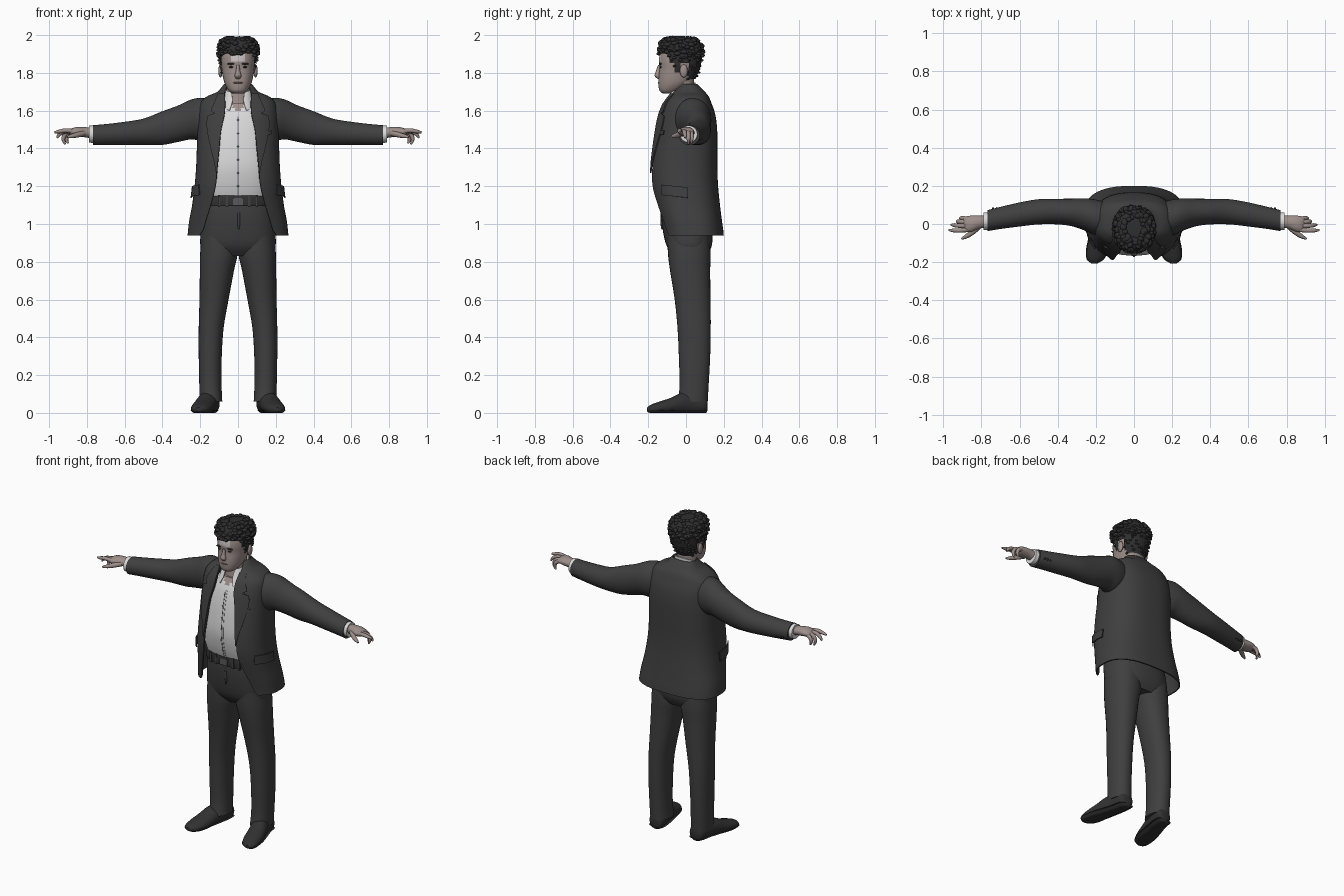
import bpy, bmesh, math, random
from mathutils import Vector, Matrix

random.seed(4)
if "Cube" in bpy.data.objects:
    bpy.data.objects.remove(bpy.data.objects["Cube"])
N = 2.6  # roundness of the squared-off body sections
X, Y, Z = Vector((1, 0, 0)), Vector((0, 1, 0)), Vector((0, 0, 1))


def material(name, r, g, b):
    m = bpy.data.materials.new(name)
    m.diffuse_color = (r, g, b, 1)
    m.use_nodes = True
    for node in m.node_tree.nodes:
        if node.type == 'BSDF_PRINCIPLED':
            node.inputs["Base Color"].default_value = (r, g, b, 1)
    return m


SUIT = material("charcoal suit", .05, .05, .051)
HAIR = material("dark hair", .028, .028, .029)
SKIN = material("skin", .34, .275, .255)
PALE = material("pale forehead", .58, .54, .53)
LIP = material("lip", .2, .14, .13)
WHITE = material("white shirt", .7, .7, .7)
SEAM = material("grey seam", .2, .2, .21)
LEATHER = material("black leather", .032, .031, .031)
METAL = material("dark metal", .1, .1, .1)


def finish(name, bm, mats, rule=None):
    bmesh.ops.recalc_face_normals(bm, faces=bm.faces[:])
    for f in bm.faces:
        f.smooth = True
        if rule:
            f.material_index = rule(f.calc_center_median())
    me = bpy.data.meshes.new(name)
    bm.to_mesh(me)
    bm.free()
    me.set_sharp_from_angle(angle=math.radians(45))
    for m in mats:
        me.materials.append(m)
    ob = bpy.data.objects.new(name, me)
    bpy.context.collection.objects.link(ob)
    return ob


def spline(rows, steps):
    """Smooth interpolation through rows of numbers."""
    out = []
    for i in range(len(rows) - 1):
        p = [rows[max(i - 1, 0)], rows[i], rows[i + 1], rows[min(i + 2, len(rows) - 1)]]
        for k in range(steps):
            t = k / steps
            out.append([b + t * (c - a) / 2 + t * t * (a - 2.5 * b + 2 * c - d / 2)
                        + t ** 3 * (1.5 * (b - c) + (d - a) / 2) for a, b, c, d in zip(*p)])
    return out + [list(rows[-1])]


def skin_rings(rings, closed=True, thick=0):
    bm = bmesh.new()
    vs = [[bm.verts.new(p) for p in r] for r in rings]
    n = len(vs[0])
    for a, b in zip(vs, vs[1:]):
        for j in range(n if closed else n - 1):
            k = (j + 1) % n
            bm.faces.new((a[j], a[k], b[k], b[j]))
    if closed:
        bm.faces.new(vs[0])
        bm.faces.new(vs[-1])
    if thick:
        bmesh.ops.recalc_face_normals(bm, faces=bm.faces[:])
        bmesh.ops.solidify(bm, geom=bm.faces[:], thickness=thick)
    return bm


def sup(v, n):
    return math.copysign(abs(v) ** (2 / n), v)


def tube(rows, axis=None, ref=Y, n=2, seg=32, steps=4, side=1):
    """Loft ellipses; each row is x, y, z, radius along ref, radius across."""
    rows = spline(rows, steps)
    c = [Vector(r[:3]) for r in rows]
    rings = []
    for i, r in enumerate(rows):
        t = axis or (c[min(i + 1, len(c) - 1)] - c[max(i - 1, 0)]).normalized()
        a = (ref - t * ref.dot(t)).normalized()
        b = t.cross(a)
        ring = []
        for k in range(seg):
            th = 2 * math.pi * k / seg
            p = c[i] + a * r[3] * sup(math.cos(th), n) + b * r[4] * sup(math.sin(th), n)
            ring.append((p.x * side, p.y, p.z))
        rings.append(ring)
    return skin_rings(rings)


def stack(rows, **kw):
    """Upright loft; each row is z, front y, back y, half width."""
    return tube([(0, (r[1] + r[2]) / 2, r[0], (r[2] - r[1]) / 2, r[3]) for r in rows], axis=Z, **kw)


def shell(rows, thick, tilt=0, seg=64, steps=5):
    """Open-fronted garment; a fifth number gives half the front opening."""
    rings = []
    for z, f, b, w, o in spline(rows, steps):
        start = math.asin((o / w) ** (N / 2))
        ring = []
        for k in range(seg + 1):
            t = start + (2 * math.pi - 2 * start) * k / seg
            y = (f + b) / 2 - (b - f) / 2 * sup(math.cos(t), N)
            ring.append((w * sup(math.sin(t), N), y, z + tilt * y))
        rings.append(ring)
    return skin_rings(rings, False, thick)


def patch(name, mat, fn, us, vs, thick=.006):
    return finish(name, skin_rings([[fn(u, v) for u in us] for v in vs], False, thick), [mat])


def blob(name, mat, loc, size, cube=False):
    bm = bmesh.new()
    m = Matrix.Translation(loc) @ Matrix.Diagonal((*size, 1))
    if cube:
        bmesh.ops.create_cube(bm, size=2, matrix=m)
    else:
        bmesh.ops.create_uvsphere(bm, u_segments=16, v_segments=10, radius=1, matrix=m)
    return finish(name, bm, [mat])


def at(rows, z):
    dense = spline(rows, 5)
    for a, b in zip(dense, dense[1:]):
        if b[0] <= z <= a[0]:
            t = (a[0] - z) / (a[0] - b[0] or 1)
            return [p + (q - p) * t for p, q in zip(a, b)]
    return dense[-1]


def front(rows, x, z):
    _, f, b, w = at(rows, z)[:4]
    return (f + b) / 2 - (b - f) / 2 * max(0, 1 - abs(x / w) ** N) ** (1 / N)


def flank(rows, y, z):
    _, f, b, w = at(rows, z)[:4]
    return w * max(0, 1 - abs((2 * y - f - b) / (b - f)) ** N) ** (1 / N)


def span(a, b, n):
    return [a + (b - a) * k / n for k in range(n + 1)]


# Jacket body
JACKET = [(1.74, -.03, .062, .075, .055), (1.70, -.075, .10, .11, .07), (1.675, -.09, .12, .165, .07),
          (1.64, -.115, .135, .2, .068), (1.58, -.14, .155, .212, .072), (1.5, -.16, .165, .215, .09),
          (1.4, -.177, .166, .218, .1), (1.3, -.19, .166, .222, .11), (1.2, -.19, .17, .23, .12),
          (1.1, -.168, .18, .243, .145), (1.02, -.145, .19, .258, .17), (.97, -.133, .197, .264, .185),
          (.94, -.128, .2, .267, .205)]
finish("jacket", shell(JACKET, .008), [SUIT])

# Shirt with an open neck, placket, buttons and collar
SHIRT = [(1.64, -.09, .07, .08), (1.58, -.12, .11, .15), (1.5, -.142, .13, .18), (1.4, -.158, .14, .185),
         (1.3, -.165, .14, .19), (1.2, -.15, .13, .19), (1.12, -.125, .1, .17)]
finish("shirt", stack(SHIRT, n=N, seg=96), [WHITE, SKIN],
       lambda c: int(c.y < 0 and abs(c.x) < (c.z - 1.575) * .6))
for name, mat, half, lift in (("placket", WHITE, .012, .003), ("placket_seam", SEAM, .002, .005)):
    patch(name, mat, lambda u, v: (u, front(SHIRT, u, v) - lift, v), (-half, half), span(1.57, 1.14, 16), .002)
for i, z in enumerate(span(1.55, 1.2, 5)):
    blob(f"shirt_button_{i}", SEAM, (0, front(SHIRT, 0, z) - .006, z), (.005, .003, .005))
finish("shirt_collar", shell([(1.65, -.125, .05, .085, .045), (1.69, -.1, .05, .078, .03),
                              (1.73, -.08, .05, .072, .035)], .005, .4), [WHITE])

# Trouser top, belt and buckle
finish("trouser_top", stack([(1.13, -.13, .11, .175), (1.05, -.132, .125, .188), (.95, -.12, .14, .198),
                             (.88, -.1, .135, .198), (.83, -.06, .11, .17)], n=2.4, seg=48), [SUIT])
finish("belt", stack([(1.15, -.136, .115, .178), (1.145, -.14, .118, .182), (1.1, -.142, .122, .187),
                      (1.095, -.138, .118, .183)], n=2.4, seg=48, steps=2), [LEATHER])
blob("belt_buckle", METAL, (0, -.142, 1.121), (.026, .006, .021), True)
for i, x in enumerate((-.1, -.06, .06, .1)):
    blob(f"belt_loop_{i}", SUIT, (x, -.14 + abs(x) * .12, 1.121), (.006, .008, .032), True)
blob("trouser_fly", SUIT, (.004, -.128, 1.03), (.008, .008, .06))

# Chest pocket
patch("chest_pocket", SUIT, lambda u, v: (u, front(JACKET, u, v + u * .2) - .009, v + u * .2),
      span(.13, .18, 5), span(1.46, 1.44, 2))

LAPEL = [(1.69, .035), (1.64, .06), (1.60, .075), (1.585, .052), (1.572, .088), (1.5, .075),
         (1.4, .045), (1.33, .02), (1.27, .004)]
SHOE = [(.14, .115, .045, .03, .025), (.143, .1, .046, .05, .045), (.15, .04, .052, .062, .05),
        (.165, -.02, .05, .058, .054), (.18, -.08, .035, .045, .057), (.193, -.14, .025, .035, .055),
        (.203, -.185, .02, .024, .042), (.208, -.207, .018, .01, .015)]
FINGERS = {
    "index": [(.87, -.03, 1.49), (.91, -.034, 1.495), (.945, -.034, 1.49), (.972, -.032, 1.485)],
    "middle": [(.87, -.01, 1.49), (.915, -.009, 1.49), (.945, -.006, 1.475), (.958, -.004, 1.455)],
    "ring": [(.87, .01, 1.488), (.91, .012, 1.48), (.925, .013, 1.45), (.915, .013, 1.422)],
    "little": [(.865, .026, 1.485), (.895, .03, 1.475), (.908, .03, 1.45), (.9, .029, 1.427)],
    "thumb": [(.815, -.015, 1.48), (.85, -.045, 1.472), (.88, -.065, 1.465), (.905, -.078, 1.46)]}

for label, s in (("left", 1), ("right", -1)):
    # Lapel and hip pocket flap
    bm = skin_rings([[(s * (at(JACKET, z)[4] + u * w), front(JACKET, at(JACKET, z)[4] + u * w, z) - .011, z)
                      for u in span(0, 1, 5)] for z, w in spline(LAPEL, 2)], False, .007)
    finish(label + "_lapel", bm, [SUIT])
    patch(label + "_pocket_flap", SUIT, lambda y, z: (s * (flank(JACKET, y, z) + .014), y, z - y * .1),
          span(-.13, .01, 8), span(1.195, 1.14, 3))

    # Sleeve, cuff and sleeve buttons
    sleeve = [(.13, .03, 1.56, .08, .1), (.2, .035, 1.555, .093, .112), (.25, .048, 1.553, .086, .105),
              (.32, .06, 1.53, .073, .096), (.4, .065, 1.508, .067, .089), (.5, .064, 1.488, .066, .07),
              (.6, .05, 1.479, .063, .062), (.7, .032, 1.473, .058, .056), (.768, .018, 1.47, .055, .053)]
    finish(label + "_sleeve", tube(sleeve, axis=X, side=s), [SUIT])
    finish(label + "_cuff", tube([(.74, .018, 1.473, .046, .046), (.79, .014, 1.476, .046, .045)],
                                 axis=X, side=s), [WHITE])
    for i, x in enumerate((.7, .72, .74)):
        blob(f"{label}_sleeve_button_{i}", LEATHER, (s * x, .08, 1.45), (.006, .008, .006))

    # Hand
    palm = [(.77, .013, 1.48, .032, .028), (.81, .01, 1.486, .034, .027), (.85, .002, 1.488, .042, .026),
            (.88, -.001, 1.487, .041, .019), (.893, -.001, 1.486, .032, .01)]
    finish(label + "_palm", tube(palm, axis=X, side=s), [SKIN])
    for finger, path in FINGERS.items():
        radii = (.015, .014, .011, .005) if finger == "thumb" else (.012, .0115, .01, .005)
        finish(f"{label}_{finger}_finger", tube([(*p, r, r) for p, r in zip(path, radii)], seg=12, side=s,
                                                ref=Z if finger == "thumb" else Y), [SKIN])

    # Trouser leg
    leg = [(.1, .01, .98, .11, .088), (.101, .017, .85, .113, .099), (.112, .022, .75, .106, .09),
           (.127, .035, .6, .095, .077), (.142, .043, .45, .088, .066), (.147, .045, .3, .083, .061),
           (.146, .043, .15, .077, .059), (.143, .036, .06, .079, .06)]
    finish(label + "_trouser_leg", tube(leg, axis=Z, n=2.2, side=s), [SUIT])

    # Shoe and sole
    for part, wide, top in (("shoe", 1, 1), ("sole", 1.07, .015)):
        bm = tube([(*r[:4], r[4] * wide) for r in SHOE], axis=-Y, ref=Z, side=s)
        for v in bm.verts:
            v.co.z = min(max(v.co.z, 0), top)
        finish(f"{label}_{part}", bm, [LEATHER])

    # Ear, brow and eye
    blob(label + "_ear", SKIN, (s * .093, -.012, 1.81), (.011, .021, .034))
    blob(label + "_brow", HAIR, (s * .036, -.136, 1.848), (.023, .008, .005))
    blob(label + "_eye", LEATHER, (s * .035, -.134, 1.831), (.014, .006, .005))

# Neck and head
finish("neck", tube([(0, -.035, 1.56, .06, .06), (0, -.022, 1.64, .058, .061), (0, -.012, 1.77, .055, .063)],
                    axis=Z), [SKIN])
HEAD = [(1.69, -.12, -.07, .025), (1.705, -.14, -.035, .048), (1.74, -.146, .02, .069), (1.78, -.145, .05, .08),
        (1.82, -.141, .065, .086), (1.86, -.144, .075, .09), (1.9, -.138, .078, .088), (1.94, -.12, .07, .08),
        (1.965, -.07, .04, .05)]
finish("head", stack(HEAD, n=2.2, seg=48), [SKIN, PALE],
       lambda c: int(c.z > 1.862 and c.y < -.1 and abs(c.x) < .042))
finish("nose", tube([(0, -.138, 1.842, .01, .008), (0, -.145, 1.81, .014, .011), (0, -.149, 1.785, .017, .018),
                     (0, -.142, 1.768, .008, .011)], axis=Z, seg=16), [SKIN])
blob("mouth", LIP, (0, -.142, 1.748), (.026, .007, .005))

# Hair: a trimmed cap covered in small curls
def hairline(y):
    return 1.905 if y < -.085 else 1.85 if y < -.055 else 1.81 if y < -.03 else 1.845 if y < .012 else 1.765


hair = stack([(1.755, -.12, .045, .068), (1.82, -.135, .073, .092), (1.88, -.142, .085, .1), (1.92, -.142, .086, .102),
              (1.95, -.138, .078, .097), (1.975, -.12, .06, .08), (1.985, -.08, .03, .05)], n=2.2, seg=48)
low = [f for f in hair.faces if f.calc_center_median().z < hairline(f.calc_center_median().y)]
bmesh.ops.delete(hair, geom=low, context='FACES')
roots = [v.co.copy() for v in hair.verts]
for p in random.sample(roots, 230):
    r = random.uniform(.011, .018) * (1 if p.z > 1.88 else .6)
    squash = Matrix.Diagonal((1, random.uniform(.7, 1.2), .7, 1))
    bmesh.ops.create_icosphere(hair, subdivisions=2, radius=r, matrix=Matrix.Translation(p) @ squash)
for v in hair.verts:
    v.co.z = min(v.co.z, 2)
finish("hair", hair, [HAIR])
